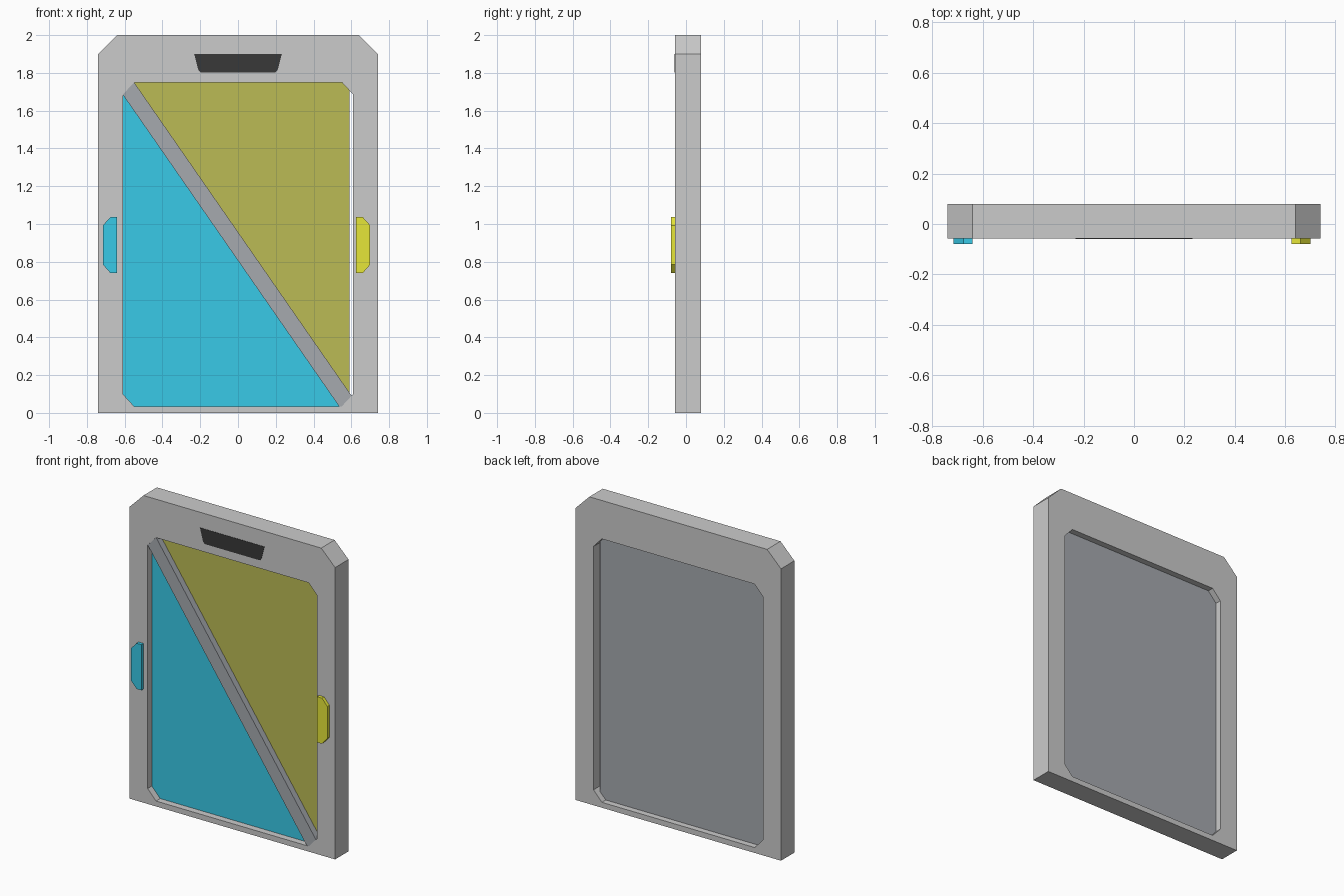
import bpy, bmesh

if "Cube" in bpy.data.objects:
    bpy.data.objects.remove(bpy.data.objects["Cube"])

FRONT, BACK = -0.058, 0.08        # frame depth
PANEL_FRONT, PANEL_BACK = -0.012, 0.04


def material(name, rgb):
    m = bpy.data.materials.new(name)
    m.diffuse_color = (*rgb, 1)
    m.use_nodes = True
    m.node_tree.nodes["Principled BSDF"].inputs["Base Color"].default_value = m.diffuse_color
    return m


def finish(name, bm, mat=None):
    bmesh.ops.recalc_face_normals(bm, faces=bm.faces)
    me = bpy.data.meshes.new(name)
    bm.to_mesh(me)
    bm.free()
    ob = bpy.data.objects.new(name, me)
    bpy.context.collection.objects.link(ob)
    if mat:
        me.materials.append(mat)
    return ob


def plate(name, pts, y0, y1, mat=None):
    """Extrude an x-z outline from y0 to y1."""
    bm = bmesh.new()
    a = [bm.verts.new((x, y0, z)) for x, z in pts]
    b = [bm.verts.new((x, y1, z)) for x, z in pts]
    bm.faces.new(a)
    bm.faces.new(b[::-1])
    for i in range(len(pts)):
        j = (i + 1) % len(pts)
        bm.faces.new((a[i], a[j], b[j], b[i]))
    return finish(name, bm, mat)


def ring_plate(name, outer, inner, y0, y1):
    """Extruded outline with an opening; both outlines have equal counts."""
    bm = bmesh.new()
    loops = [[bm.verts.new((x, y, z)) for x, z in pts]
             for pts, y in ((outer, y0), (outer, y1), (inner, y1), (inner, y0))]
    n = len(outer)
    for k in range(4):
        p, q = loops[k], loops[(k + 1) % 4]
        for i in range(n):
            j = (i + 1) % n
            bm.faces.new((p[i], p[j], q[j], q[i]))
    return finish(name, bm)


def symmetric(half):
    return half + [(-x, z) for x, z in reversed(half)]


blue = material("blue", (0.04, 0.59, 0.80))
olive = material("olive", (0.50, 0.50, 0.09))
yellow = material("yellow", (0.79, 0.79, 0.04))
black = material("black", (0.04, 0.04, 0.04))
slate = material("slate", (0.38, 0.40, 0.43))

# Outer frame with chamfered opening
outer = symmetric([(0.74, 0), (0.74, 0.1), (0.74, 1.9), (0.64, 2.0)])
inner = symmetric([(0.55, 0.035), (0.61, 0.1), (0.61, 1.685), (0.55, 1.75)])
ring_plate("frame", outer, inner, FRONT, BACK)

# Backing panel, stopping just short of the right side of the opening
panel = [(0.55, 0.035), (0.59, 0.078), (0.59, 1.707), (0.55, 1.75),
         (-0.55, 1.75), (-0.61, 1.685), (-0.61, 0.1), (-0.55, 0.035)]
plate("backing_panel", panel, PANEL_FRONT, PANEL_BACK, slate)

# Two coloured triangles, split by a raised diagonal bar
plate("lower_triangle", [(-0.61, 1.685), (-0.61, 0.1), (-0.55, 0.035), (0.535, 0.035)],
      PANEL_FRONT - 0.003, PANEL_FRONT, blue)
plate("upper_triangle", [(-0.55, 1.75), (0.59, 0.1), (0.59, 1.707), (0.55, 1.75)],
      PANEL_FRONT - 0.003, PANEL_FRONT, olive)
plate("diagonal_bar", [(-0.61, 1.685), (0.535, 0.035), (0.55, 0.035),
                       (0.602, 0.09), (-0.55, 1.75)],
      FRONT + 0.001, PANEL_FRONT, slate)

# Dark slot at the top
plate("top_slot", symmetric([(0.197, 1.803), (0.21, 1.815), (0.232, 1.90)]),
      FRONT - 0.002, FRONT + 0.002, black)

# Side tabs
tab = [(0, 0.74), (0.035, 0.74), (0.075, 0.785), (0.075, 0.993), (0.035, 1.037), (0, 1.037)]
for name, side, start, mat in (("left_tab", -1, -0.64, blue), ("right_tab", 1, 0.625, yellow)):
    plate(name, [(start + side * x, z) for x, z in tab], -0.08, FRONT + 0.002, mat)
